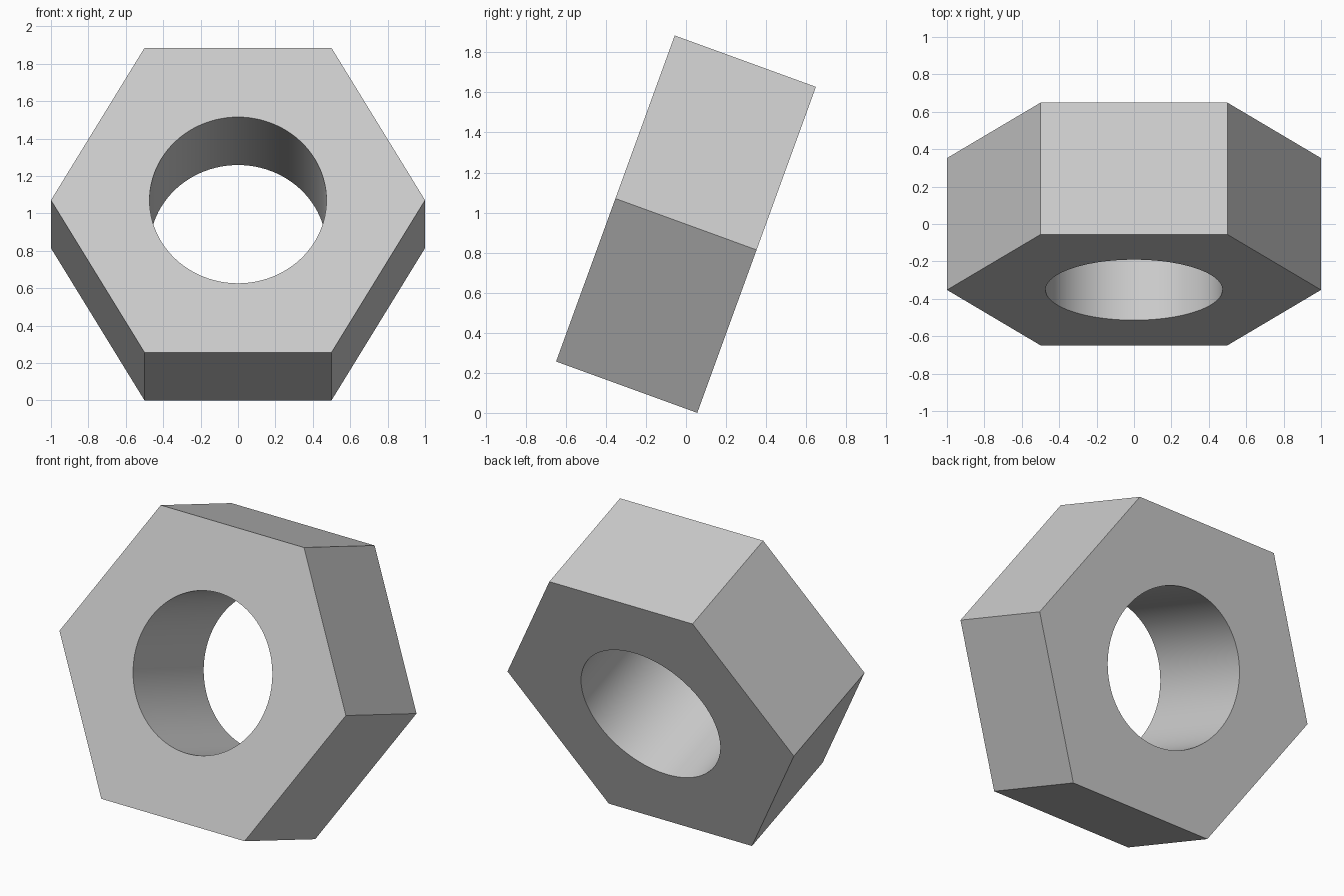
import bpy
import bmesh
from math import cos, sin, pi, radians
from mathutils import Matrix

cube = bpy.data.objects.get("Cube")
if cube:
    bpy.data.objects.remove(cube, do_unlink=True)

OUTER_RADIUS = 1.0
HOLE_RADIUS = 0.473
THICKNESS = 0.75
LEAN = radians(20)

# Plain grey metal
grey = bpy.data.materials.new("light_grey")
grey.use_nodes = True
colour = (0.6, 0.6, 0.6, 1)
grey.diffuse_color = colour
grey.node_tree.nodes["Principled BSDF"].inputs["Base Color"].default_value = colour


def ring(bm, radius, sides):
    """Closed loop of edges on the back plane of the nut."""
    verts = [bm.verts.new((radius * cos(2 * pi * i / sides),
                           radius * sin(2 * pi * i / sides),
                           -THICKNESS / 2)) for i in range(sides)]
    return [bm.edges.new((verts[i - 1], verts[i])) for i in range(sides)]


# Hexagonal face with a round hole, extruded to the full thickness
bm = bmesh.new()
edges = ring(bm, OUTER_RADIUS, 6) + ring(bm, HOLE_RADIUS, 96)
bmesh.ops.triangle_fill(bm, edges=edges, use_beauty=True, normal=(0, 0, 1))
extruded = bmesh.ops.extrude_face_region(bm, geom=bm.faces[:], use_keep_orig=True)
top = [v for v in extruded["geom"] if isinstance(v, bmesh.types.BMVert)]
bmesh.ops.translate(bm, verts=top, vec=(0, 0, THICKNESS))
bmesh.ops.recalc_face_normals(bm, faces=bm.faces[:])

# Lean the nut back and rest its lowest edge on the ground
bm.transform(Matrix.Rotation(pi / 2 - LEAN, 4, "X"))
lowest = min(v.co.z for v in bm.verts)
bm.transform(Matrix.Translation((0, 0, -lowest)))

mesh = bpy.data.meshes.new("hex_nut")
bm.to_mesh(mesh)
bm.free()
mesh.materials.append(grey)
nut = bpy.data.objects.new("hex_nut", mesh)
bpy.context.collection.objects.link(nut)

# Smooth bore, crisp hexagon edges
bpy.ops.object.select_all(action="DESELECT")
nut.select_set(True)
bpy.context.view_layer.objects.active = nut
bpy.ops.object.shade_smooth_by_angle(angle=radians(30))
